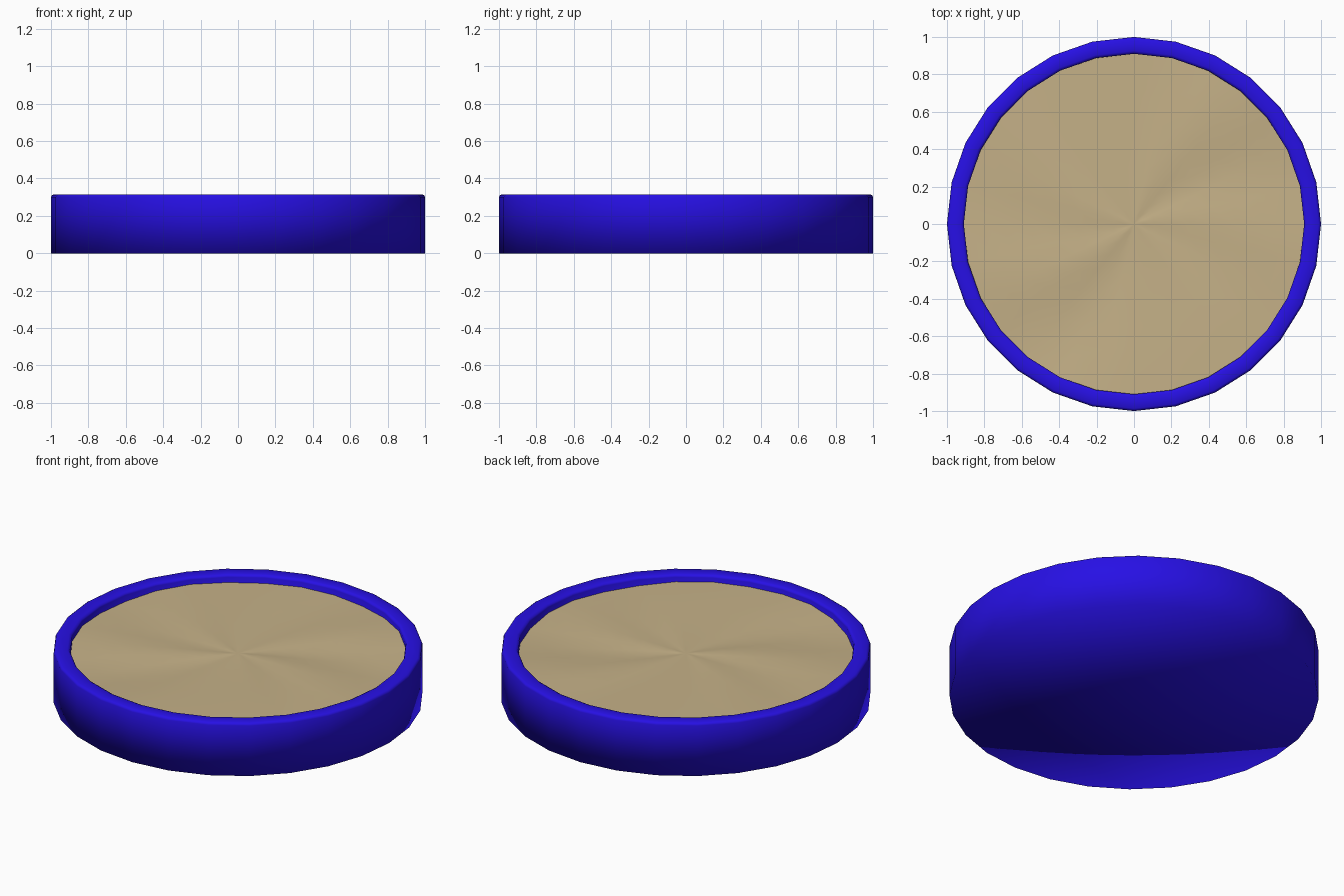
import bpy, bmesh, math, random

if "Cube" in bpy.data.objects:
    bpy.data.objects.remove(bpy.data.objects["Cube"])

SIDES = 28
random.seed(4)


def material(name, rgb):
    m = bpy.data.materials.new(name)
    m.diffuse_color = (*rgb, 1)
    m.use_nodes = True
    m.node_tree.nodes["Principled BSDF"].inputs["Base Color"].default_value = m.diffuse_color
    return m


def lathe(name, rings, mat, height=None):
    """Stack of 28-sided rings (radius, z); radius 0 becomes a centre point."""
    bm = bmesh.new()
    prev = None
    for r, z in rings:
        if r == 0:
            cur = [bm.verts.new((0, 0, z))]
        else:
            cur = []
            for i in range(SIDES):
                a = math.pi / 2 + 2 * math.pi * i / SIDES
                dz = height(r, a) if height else 0
                cur.append(bm.verts.new((r * math.cos(a), r * math.sin(a), z + dz)))
        if prev:
            for i in range(SIDES):
                j = (i + 1) % SIDES
                if len(prev) == 1:
                    bm.faces.new((prev[0], cur[j], cur[i]))
                elif len(cur) == 1:
                    bm.faces.new((prev[i], prev[j], cur[0]))
                else:
                    bm.faces.new((prev[i], prev[j], cur[j], cur[i]))
        prev = cur
    for f in bm.faces:
        f.smooth = True
    bmesh.ops.recalc_face_normals(bm, faces=bm.faces)
    me = bpy.data.meshes.new(name)
    bm.to_mesh(me)
    bm.free()
    me.materials.append(mat)
    ob = bpy.data.objects.new(name, me)
    bpy.context.collection.objects.link(ob)
    return ob


blue = material("tub blue", (0.02, 0.005, 0.78))
sand = material("sand", (0.56, 0.44, 0.245))

# tub: closed floor, straight wall, softly rounded rim
lathe("sandbox_tub", [(0, 0), (1, 0), (1, 0.30), (0.996, 0.309), (0.986, 0.315),
                      (0.926, 0.315), (0.914, 0.309), (0.91, 0.30),
                      (0.91, 0.06), (0, 0.06)], blue)

# sand: gently uneven surface with soft waves radiating from the middle
waves = [(k, random.uniform(0, 6.28), random.uniform(0.5, 1)) for k in (2, 3, 5, 7)]


def ripple(r, a):
    total = sum(w * math.sin(k * a + p + 3 * r) for k, p, w in waves)
    return 0.006 * total * min(1, 0.3 + r) * (1 if r > 0.15 else 0.5)


radii = [0.91, 0.8, 0.68, 0.55, 0.42, 0.3, 0.2, 0.11, 0.05, 0]
lathe("sand_fill", [(r, 0.268) for r in radii], sand, ripple)
# make the open sand sheet face upwards
me = bpy.data.objects["sand_fill"].data
if me.polygons[0].normal.z < 0:
    me.flip_normals()
